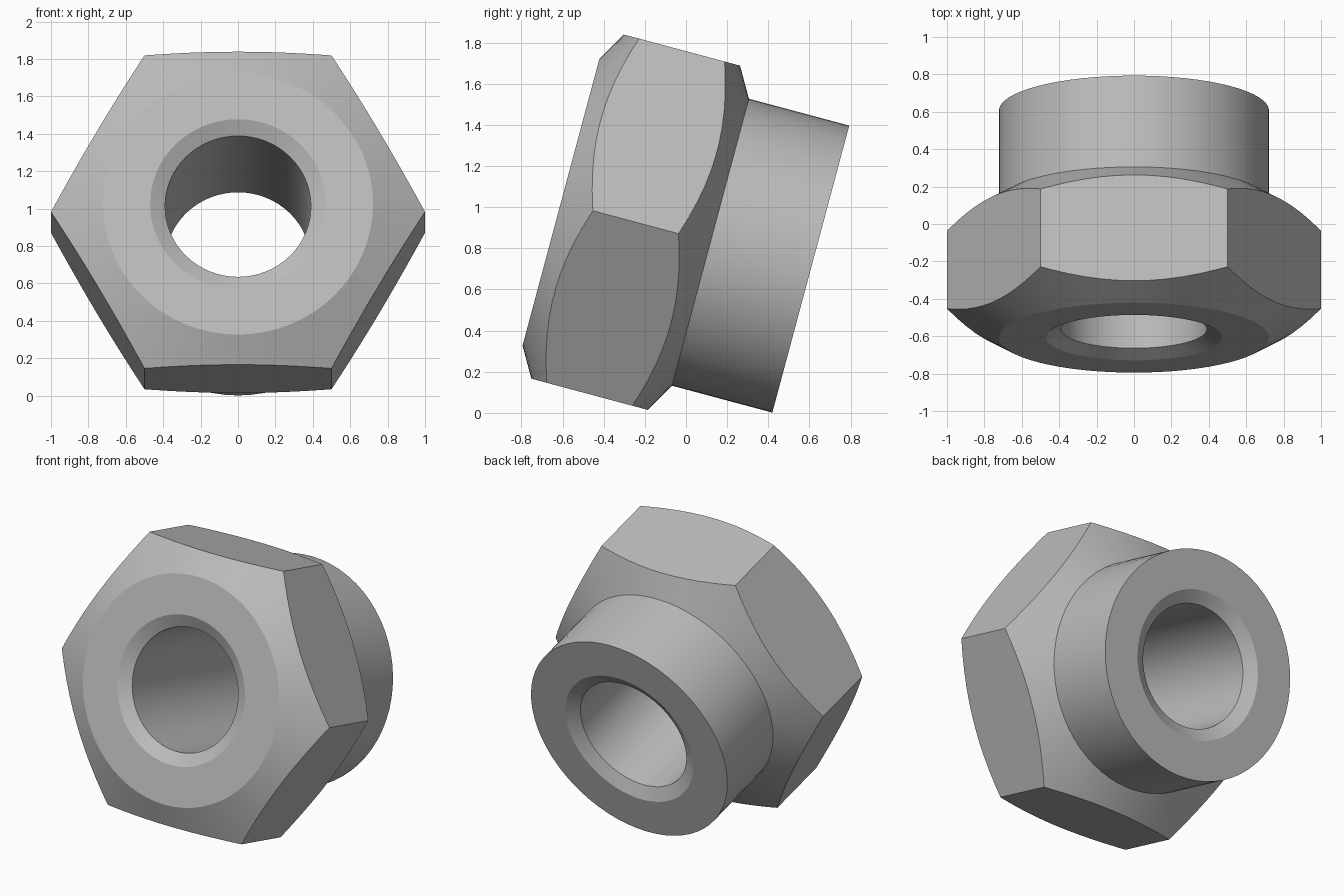
import bpy
import bmesh
from math import sin, cos, tan, radians, pi
from mathutils import Vector, Matrix

cube = bpy.data.objects.get("Cube")
if cube:
    bpy.data.objects.remove(cube, do_unlink=True)

SEGMENTS = 64
TILT = radians(15)
CENTRE = 0.832                    # axis height above the ground, across the tilt
FRONT, SHOULDER, BACK = -0.852, -0.10, 0.405
BORE, RIM, COLLAR, BLANK = 0.39, 0.47, 0.722, 1.2
APOTHEM = cos(pi / 6)
SLOPE = tan(pi / 6)               # every chamfer is thirty degrees

# Steel material
steel = bpy.data.materials.new("steel_grey")
steel.use_nodes = True
colour = (0.50, 0.50, 0.50, 1)
steel.diffuse_color = colour
steel.node_tree.nodes["Principled BSDF"].inputs["Base Color"].default_value = colour

# Closed profile: bore, front face, front cone, back cone, collar, back face
rim_depth = (RIM - BORE) * SLOPE
cone_depth = (BLANK - COLLAR) * SLOPE
profile = [
    (BORE, FRONT + rim_depth), (RIM, FRONT), (COLLAR, FRONT),
    (BLANK, FRONT + cone_depth), (BLANK, SHOULDER - cone_depth),
    (COLLAR, SHOULDER), (COLLAR, BACK), (RIM, BACK), (BORE, BACK - rim_depth),
]

# Revolve the profile into a round blank
bm = bmesh.new()
rings = []
for i in range(SEGMENTS):
    a = 2 * pi * i / SEGMENTS
    rings.append([bm.verts.new((r * cos(a), r * sin(a), t)) for r, t in profile])
for i, ring in enumerate(rings):
    following = rings[(i + 1) % SEGMENTS]
    for j in range(len(profile)):
        k = (j + 1) % len(profile)
        bm.faces.new((ring[j], following[j], following[k], ring[k]))

# Cut the six wrench flats
for i in range(6):
    a = pi / 6 + i * pi / 3
    normal = Vector((cos(a), sin(a), 0))
    cut = bmesh.ops.bisect_plane(
        bm, geom=bm.verts[:] + bm.edges[:] + bm.faces[:], dist=1e-5,
        plane_co=normal * APOTHEM, plane_no=normal, clear_outer=True)
    edges = [e for e in cut["geom_cut"] if isinstance(e, bmesh.types.BMEdge)]
    bmesh.ops.holes_fill(bm, edges=edges, sides=0)
bmesh.ops.recalc_face_normals(bm, faces=bm.faces[:])

# Lean the part back onto its collar
bm.transform(Matrix.Translation((0, CENTRE * sin(TILT), CENTRE * cos(TILT)))
             @ Matrix.Rotation(-pi / 2 - TILT, 4, "X"))

mesh = bpy.data.meshes.new("collar_nut")
bm.to_mesh(mesh)
bm.free()
mesh.materials.append(steel)
nut = bpy.data.objects.new("collar_nut", mesh)
bpy.context.collection.objects.link(nut)

# Smooth the round surfaces, keep the machined edges crisp
bpy.ops.object.select_all(action="DESELECT")
nut.select_set(True)
bpy.context.view_layer.objects.active = nut
bpy.ops.object.shade_smooth_by_angle(angle=radians(29))
